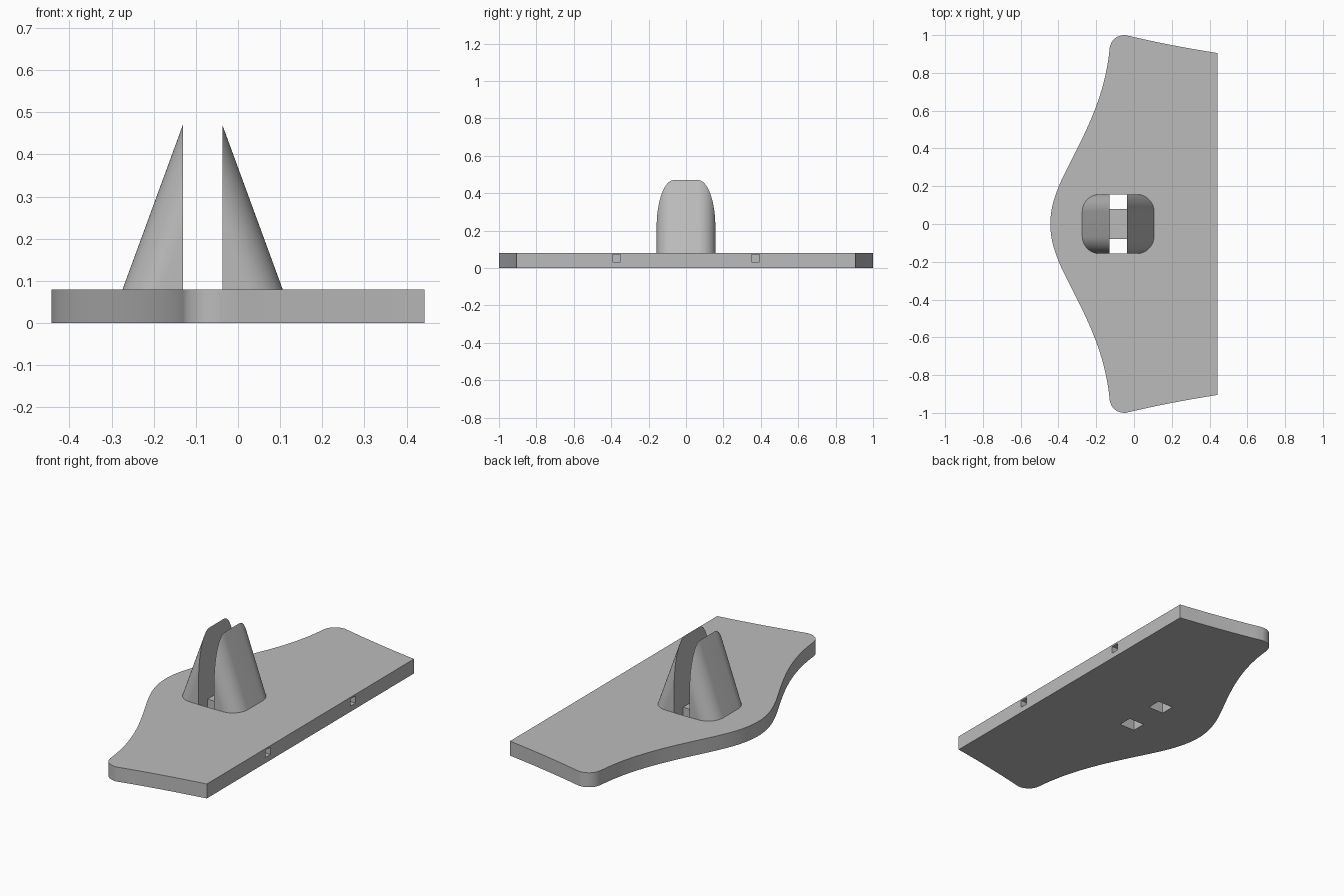
import bpy, bmesh, math
from mathutils import Vector
from mathutils.geometry import interpolate_bezier

cube = bpy.data.objects.get("Cube")
if cube:
    bpy.data.objects.remove(cube, do_unlink=True)

grey = bpy.data.materials.new("plain grey")
grey.use_nodes = True
COLOUR = (0.5, 0.5, 0.5, 1)
grey.diffuse_color = COLOUR
grey.node_tree.nodes["Principled BSDF"].inputs["Base Color"].default_value = COLOUR

THICK = 0.08                  # plate thickness
SLOT = (-0.131, -0.037)       # gap between the fins
HALF, RADIUS = 0.157, 0.092   # fin half width and corner radius
TOP, REACH = 0.47, 0.143      # fin height and base depth


def finish(name, bm):
    bmesh.ops.remove_doubles(bm, verts=bm.verts, dist=1e-5)
    bmesh.ops.recalc_face_normals(bm, faces=bm.faces)
    mesh = bpy.data.meshes.new(name)
    bm.to_mesh(mesh)
    bm.free()
    mesh.materials.append(grey)
    obj = bpy.data.objects.new(name, mesh)
    bpy.context.collection.objects.link(obj)
    return obj


def select(obj):
    bpy.ops.object.select_all(action='DESELECT')
    obj.select_set(True)
    bpy.context.view_layer.objects.active = obj


def cut_box(target, low, high):
    bm = bmesh.new()
    bmesh.ops.create_cube(bm, size=1)
    low, high = Vector(low), Vector(high)
    for v in bm.verts:
        v.co = (low + high) / 2 + v.co * (high - low)
    cutter = finish("cutter", bm)
    cutter.hide_render = True
    mod = target.modifiers.new("cut", 'BOOLEAN')
    mod.operation, mod.solver, mod.object = 'DIFFERENCE', 'EXACT', cutter
    select(target)
    bpy.ops.object.modifier_apply(modifier=mod.name)
    bpy.data.objects.remove(cutter, do_unlink=True)


# Base plate: curved half outline, mirrored and extruded
segments = [
    ((-0.443, 0), (-0.443, 0.14), (-0.37, 0.26), (-0.3, 0.4), 20),
    ((-0.3, 0.4), (-0.22, 0.56), (-0.15, 0.72), (-0.13, 0.92), 20),
    ((-0.13, 0.92), (-0.127, 0.97), (-0.095, 1), (-0.045, 1), 12),
    ((-0.045, 1), (0.1, 0.965), (0.28, 0.93), (0.443, 0.905), 10),
]
half = []
for a, b, c, d, n in segments:
    pts = interpolate_bezier(*(Vector((*p, 0)) for p in (a, b, c, d)), n)
    half += pts if not half else pts[1:]
outline = half + [Vector((p.x, -p.y, 0)) for p in reversed(half[1:])]
bm = bmesh.new()
face = bm.faces.new([bm.verts.new(p) for p in outline])
ext = bmesh.ops.extrude_face_region(bm, geom=[face])
for v in ext["geom"]:
    if isinstance(v, bmesh.types.BMVert):
        v.co.z = THICK
plate = finish("base_plate", bm)

# Through holes at the slot ends and blind sockets in the straight edge
for s in (-1, 1):
    y0, y1 = sorted((s * HALF / 2, s * HALF))
    cut_box(plate, (SLOT[0], y0, -0.1), (SLOT[1], y1, 0.2))
    y0, y1 = sorted((s * 0.349, s * 0.394))
    cut_box(plate, (0.3, y0, 0.031), (0.6, y1, 0.071))


# Fins: rounded footprint swept along a slope and cut flat at the slot
def make_fin(name, slot_x, side):
    corner = [(REACH - RADIUS + RADIUS * math.cos(t), HALF - RADIUS + RADIUS * math.sin(t))
              for t in (math.pi / 2 * i / 16 for i in range(17))]
    contour = [(0, -HALF)] + [(d, -y) for d, y in reversed(corner)] + corner + [(0, HALF)]
    bm = bmesh.new()
    foot = [bm.verts.new((slot_x + side * d, y, THICK)) for d, y in contour]
    rise = (TOP - THICK) / REACH
    tip = [bm.verts.new((slot_x, y, THICK + d * rise)) if d else foot[i]
           for i, (d, y) in enumerate(contour)]
    for i in range(len(foot) - 1):
        loop = list(dict.fromkeys((foot[i], foot[i + 1], tip[i + 1], tip[i])))
        bm.faces.new(loop)
    bm.faces.new(foot)
    bm.faces.new(tip)
    return finish(name, bm)


fins = [make_fin("right_fin", SLOT[0], -1), make_fin("left_fin", SLOT[1], 1)]

for obj in [plate] + fins:
    select(obj)
    bpy.ops.object.shade_smooth_by_angle(angle=math.radians(25))
